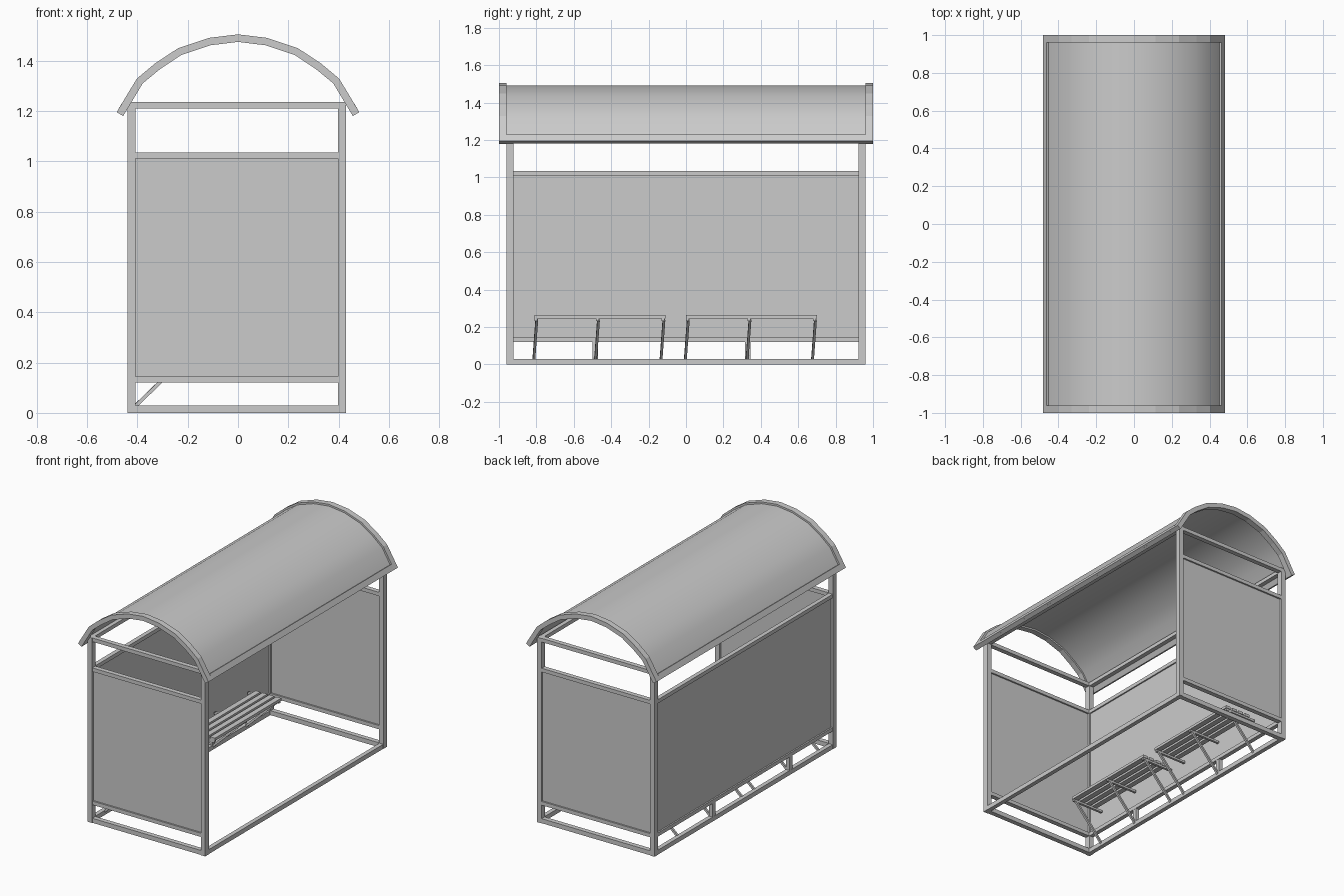
import bpy, bmesh, math
from mathutils import Vector

if "Cube" in bpy.data.objects:
    bpy.data.objects.remove(bpy.data.objects["Cube"])


def finish(name, bm, smooth=False):
    bmesh.ops.recalc_face_normals(bm, faces=bm.faces)
    me = bpy.data.meshes.new(name)
    bm.to_mesh(me)
    bm.free()
    ob = bpy.data.objects.new(name, me)
    bpy.context.collection.objects.link(ob)
    if smooth:
        bpy.context.view_layer.objects.active = ob
        ob.select_set(True)
        bpy.ops.object.shade_smooth_by_angle(angle=math.radians(40))
        ob.select_set(False)
    return ob


def box(name, x0, x1, y0, y1, z0, z1):
    bm = bmesh.new()
    bmesh.ops.create_cube(bm, size=1)
    for v in bm.verts:
        v.co = ((x0 + x1) / 2 + v.co.x * (x1 - x0),
                (y0 + y1) / 2 + v.co.y * (y1 - y0),
                (z0 + z1) / 2 + v.co.z * (z1 - z0))
    return finish(name, bm)


def strut(name, a, b, w):
    a, b = Vector(a), Vector(b)
    bm = bmesh.new()
    bmesh.ops.create_cube(bm, size=1)
    q = (b - a).to_track_quat('Z', 'Y')
    for v in bm.verts:
        v.co = (a + b) / 2 + q @ Vector((v.co.x * w, v.co.y * w, v.co.z * (b - a).length))
    return finish(name, bm)


def band(name, outer, inner, y0, y1, smooth=False):
    """Curved strip: the gap between two x-z polylines, extruded along y."""
    bm = bmesh.new()
    rows = [[bm.verts.new((x, y, z)) for x, z in line]
            for line, y in ((outer, y0), (outer, y1), (inner, y1), (inner, y0))]
    for r in range(4):
        p, q = rows[r], rows[(r + 1) % 4]
        for i in range(len(p) - 1):
            bm.faces.new((p[i], p[i + 1], q[i + 1], q[i]))
    for i in (0, -1):
        bm.faces.new([row[i] for row in rows])
    return finish(name, bm, smooth)


def inset(line, d):
    """Offset a polyline towards the inside of the arch."""
    out = []
    for i, p in enumerate(line):
        t = Vector(line[min(i + 1, len(line) - 1)]) - Vector(line[max(i - 1, 0)])
        t.normalize()
        out.append((p[0] + t.y * d, p[1] - t.x * d))
    return out


X0, X1, Y = -0.44, 0.43, 0.96      # frame outer limits
W, D = 0.033, 0.038                # tube sizes in x and y

# Corner posts
for x in (X0, X1 - W):
    for y in (-Y, Y - D):
        box("corner_post", x, x + W, y, y + D, 0, 1.235)

# End walls: rails and panel
for y in (-Y, Y - D):
    for z0, z1 in ((0, 0.03), (0.12, 0.145), (1.01, 1.035), (1.21, 1.235)):
        box("end_rail", X0 + W, X1 - W, y + 0.003, y + D - 0.003, z0, z1)
    box("end_panel", X0 + W, X1 - W, y + 0.014, y + 0.024, 0.14, 1.015)

# Long rails: floor and roof level on both sides
for x in (X0, X1 - W):
    for z0, z1 in ((0, 0.03), (1.21, 1.235)):
        box("long_rail", x + 0.002, x + W - 0.002, D - Y, Y - D, z0, z1)

# Back wall
for z0, z1 in ((0.12, 0.145), (1.01, 1.035)):
    box("back_rail", X0 + 0.002, X0 + W - 0.002, D - Y, Y - D, z0, z1)
box("back_panel", X0 + 0.012, X0 + 0.022, D - Y, Y - D, 0.14, 1.015)
for y in (-0.485, 0.33):
    box("back_stub_post", X0 + 0.003, X0 + W - 0.003, y - 0.015, y + 0.015, 0.03, 0.12)

# Benches: slats, cross bars and slanted legs
for y0 in (-0.81, 0.0):
    y1 = y0 + 0.70
    for i in range(4):
        x = -0.36 + i * 0.0513
        box("seat_slat", x, x + 0.036, y0, y1, 0.245, 0.263)
    for y in (y0 + 0.008, y0 + 0.338, y1 - 0.012):
        box("seat_cross_bar", X0 + W, -0.175, y - 0.008, y + 0.008, 0.232, 0.247)
        strut("seat_leg", (-0.415, y - 0.012, 0.02), (-0.19, y + 0.004, 0.238), 0.014)

# Barrel roof: end arches, eaves and sheets
half = [(0.115, 1.490), (0.238, 1.449), (0.33, 1.388), (0.402, 1.328), (0.482, 1.195)]
arc = [(-x, z) for x, z in reversed(half)] + [(0, 1.504)] + half
for y in (-1.0, 0.96):
    band("roof_arch", arc, inset(arc, 0.03), y, y + 0.04)
sheet = inset(arc, 0.012)
for i in range(3):
    y = -0.96 + i * 0.64
    band("roof_sheet", sheet, inset(sheet, 0.007), y, y + 0.64, True)
for s in (-1, 1):
    edge = [(s * 0.463, 1.228), (s * 0.482, 1.195)]
    band("roof_eave", edge, inset(edge, 0.03 * s), -0.96, 0.96)
